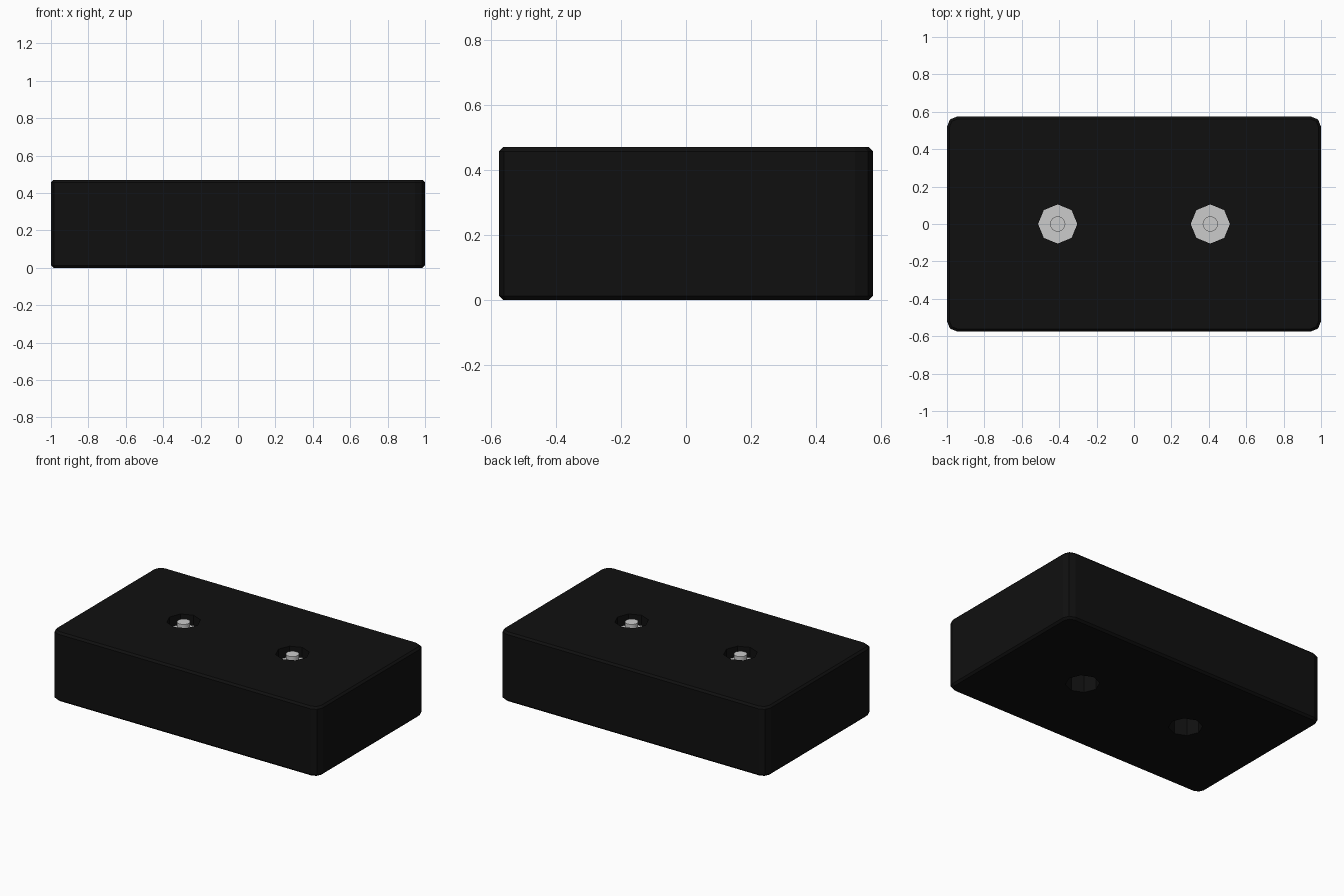
import bpy, bmesh
from math import radians

if "Cube" in bpy.data.objects:
    bpy.data.objects.remove(bpy.data.objects["Cube"])

H, HOLE_R, HOLE_X = 0.47, 0.105, 0.408

black = bpy.data.materials.new("black")
black.diffuse_color = (0.005, 0.005, 0.005, 1)
black.use_nodes = True
black.node_tree.nodes["Principled BSDF"].inputs["Base Color"].default_value = black.diffuse_color


def add_object(name, bm, mat=None):
    bmesh.ops.recalc_face_normals(bm, faces=bm.faces)
    me = bpy.data.meshes.new(name)
    bm.to_mesh(me)
    bm.free()
    ob = bpy.data.objects.new(name, me)
    bpy.context.collection.objects.link(ob)
    if mat:
        me.materials.append(mat)
    return ob


def cylinder(name, x, r, z0, z1, sides, mat=None):
    bpy.ops.mesh.primitive_cylinder_add(vertices=sides, radius=r, depth=z1 - z0,
                                        location=(x, 0, (z0 + z1) / 2))
    ob = bpy.context.object
    ob.name = name
    if mat:
        ob.data.materials.append(mat)
    return ob


# block: rounded upright corners, small chamfer on the top and bottom rims
bm = bmesh.new()
bmesh.ops.create_cube(bm, size=1)
for v in bm.verts:
    v.co = (v.co.x * 2, v.co.y * 1.15, (v.co.z + 0.5) * H)
upright = [e for e in bm.edges if abs(e.verts[0].co.z - e.verts[1].co.z) > 0.1]
bmesh.ops.bevel(bm, geom=upright, offset=0.055, segments=2, profile=0.5, affect='EDGES')
rims = [e for e in bm.edges if abs(e.verts[0].co.z - e.verts[1].co.z) < 0.01]
bmesh.ops.bevel(bm, geom=rims, offset=0.013, segments=1, profile=0.5, affect='EDGES')
block = add_object("block", bm, black)

# two eight-sided holes through the block, each with a disc and a round stud
for side, x in (("left", -HOLE_X), ("right", HOLE_X)):
    cutter = cylinder(side + "_hole_cutter", x, HOLE_R, -0.1, H + 0.1, 8, black)
    cutter.hide_render = True
    cutter.hide_set(True)
    m = block.modifiers.new(side + "_hole", 'BOOLEAN')
    m.object = cutter
    m.operation = 'DIFFERENCE'
    m.solver = 'EXACT'
    cylinder(side + "_disc", x, HOLE_R, H - 0.09, H - 0.07, 8)
    # dark backing under the disc
    cylinder(side + "_backing", x, HOLE_R, H - 0.11, H - 0.09, 8, black)
    stud = cylinder(side + "_stud", x, 0.041, H - 0.08, H - 0.004, 16)
    bpy.ops.object.shade_smooth_by_angle(angle=radians(30))
